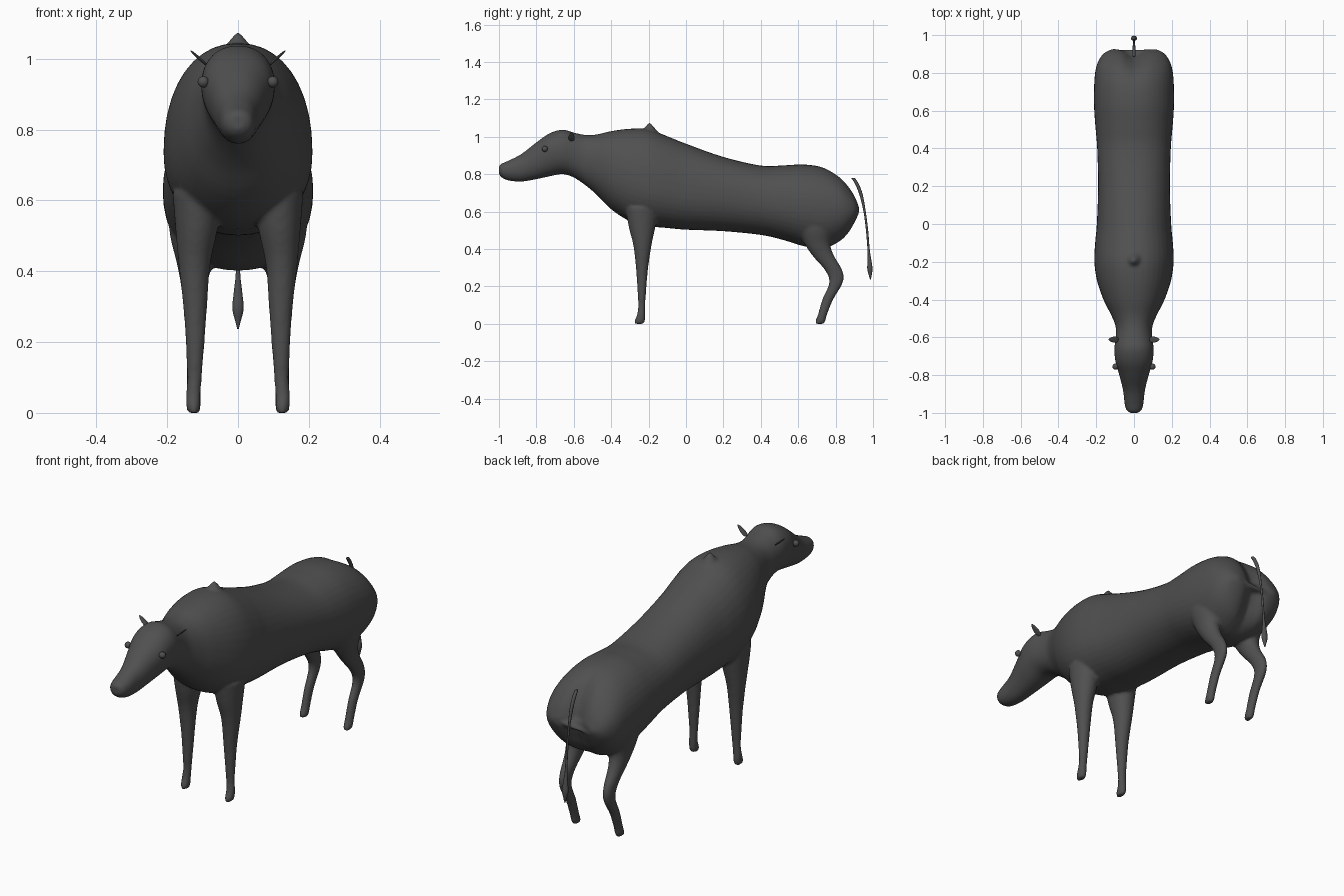
import bpy, bmesh, math
from mathutils import Vector

if "Cube" in bpy.data.objects:
    bpy.data.objects.remove(bpy.data.objects["Cube"])

hide = bpy.data.materials.new("dark grey hide")
hide.diffuse_color = (0.08, 0.08, 0.08, 1)
hide.use_nodes = True
hide.node_tree.nodes["Principled BSDF"].inputs["Base Color"].default_value = hide.diffuse_color
N = 40


def finish(ob):
    ob.data.materials.clear()
    ob.data.materials.append(hide)
    for p in ob.data.polygons:
        p.use_smooth = True
    return ob


def smooth_rows(rows, steps=6):
    """Catmull-Rom interpolation between rows of numbers."""
    out = []
    for i in range(len(rows) - 1):
        a, b = rows[max(i - 1, 0)], rows[i]
        c, d = rows[i + 1], rows[min(i + 2, len(rows) - 1)]
        for s in range(steps):
            t = s / steps
            out.append([0.5 * (2*q + (r-p)*t + (2*p - 5*q + 4*r - u)*t*t
                               + (3*q - p - 3*r + u)*t**3)
                        for p, q, r, u in zip(a, b, c, d)])
    return out + [list(rows[-1])]


def loft(name, rings):
    bm = bmesh.new()
    vs = [[bm.verts.new(p) for p in r] for r in rings]
    n = len(rings[0])
    for a, b in zip(vs, vs[1:]):
        for i in range(n):
            j = (i + 1) % n
            bm.faces.new((a[i], a[j], b[j], b[i]))
    bm.faces.new(vs[0])
    bm.faces.new(vs[-1])
    bmesh.ops.recalc_face_normals(bm, faces=bm.faces)
    me = bpy.data.meshes.new(name)
    bm.to_mesh(me)
    bm.free()
    ob = bpy.data.objects.new(name, me)
    bpy.context.collection.objects.link(ob)
    return finish(ob)


def column(name, rows, n=20, side=1):
    """Limb from horizontal rings: x, y, z, x radius, y radius."""
    return loft(name, [[(side * (x + rx * math.cos(2*math.pi*i/n)),
                         y + ry * math.sin(2*math.pi*i/n), z) for i in range(n)]
                       for x, y, z, rx, ry in smooth_rows(rows)])


def body_ring(y, top, mid, bot, w):
    pts = []
    for i in range(N):
        a = 2 * math.pi * i / N
        c, s = math.cos(a), math.sin(a)
        x = w * math.copysign(abs(c) ** 0.92, c)
        z = mid + (top - mid if s > 0 else mid - bot) * math.copysign(abs(s) ** 0.92, s)
        # cleft between the haunches
        k = min(max((y - 0.7) / 0.2, 0), 1)
        pts.append((x, y - 0.04 * k * math.exp(-(x / 0.05) ** 2), z))
    return pts


# Head, neck, trunk and haunches: y, top, widest height, bottom, half width
trunk = [(-1.0, .845, .825, .80, .022), (-.985, .857, .82, .782, .04),
         (-.95, .872, .82, .766, .05), (-.88, .908, .835, .760, .058),
         (-.80, .970, .88, .773, .078), (-.73, 1.018, .92, .788, .098),
         (-.66, 1.038, .925, .80, .104), (-.60, 1.022, .91, .782, .097),
         (-.54, 1.010, .88, .742, .098), (-.48, 1.012, .85, .692, .122),
         (-.40, 1.030, .81, .612, .162), (-.30, 1.043, .77, .548, .196),
         (-.20, 1.040, .74, .522, .210), (-.10, 1.003, .72, .512, .206),
         (0.0, .963, .70, .503, .197), (.20, .892, .69, .495, .190),
         (.40, .846, .66, .475, .195), (.52, .847, .64, .448, .205),
         (.63, .852, .63, .415, .212), (.74, .835, .62, .402, .211),
         (.82, .795, .615, .430, .203), (.87, .745, .61, .475, .185),
         (.905, .69, .61, .535, .158), (.927, .63, .61, .585, .115)]
body = loft("body", [body_ring(*r) for r in smooth_rows(trunk, 4)])
parts = [body]

front = [(.115, -.235, .62, .07, .09), (.117, -.235, .52, .060, .072),
         (.123, -.233, .42, .045, .049), (.121, -.235, .30, .034, .033),
         (.121, -.236, .20, .027, .025), (.123, -.237, .10, .021, .019),
         (.126, -.240, .05, .021, .022), (.126, -.246, .02, .020, .028),
         (.126, -.250, .00, .017, .025)]
hind = [(.118, .690, .58, .080, .12), (.120, .695, .50, .072, .095),
        (.122, .702, .43, .053, .070), (.124, .733, .365, .038, .058),
        (.125, .790, .285, .027, .047), (.125, .802, .22, .023, .037),
        (.125, .758, .13, .020, .030), (.125, .730, .05, .020, .025),
        (.125, .720, .02, .020, .027), (.125, .713, .00, .018, .025)]
for s in (-1, 1):
    parts += [column("front_leg", front, side=s), column("hind_leg", hind, side=s)]

# Small point on the withers
bpy.ops.mesh.primitive_cone_add(vertices=16, radius1=.06, radius2=.004, depth=.07,
                                location=(0, -.195, 1.042))
parts.append(bpy.context.object)

# Blend trunk and legs into one skin
bpy.ops.object.select_all(action='DESELECT')
for p in parts:
    p.select_set(True)
bpy.context.view_layer.objects.active = body
bpy.ops.object.join()
rm = body.modifiers.new("skin", 'REMESH')
rm.mode, rm.voxel_size, rm.use_smooth_shade = 'VOXEL', 0.008, True
sm = body.modifiers.new("soften", 'SMOOTH')
sm.factor, sm.iterations = 0.5, 5
for m in ("skin", "soften"):
    bpy.ops.object.modifier_apply(modifier=m)
finish(body)

# Tail with tuft
column("tail", [(0, .893, .78, .008, .010), (0, .915, .745, .009, .010),
                (0, .936, .69, .008, .009), (0, .955, .60, .005, .006),
                (0, .968, .50, .005, .006), (0, .976, .40, .006, .006),
                (0, .981, .34, .012, .010), (0, .983, .295, .016, .014),
                (0, .985, .26, .008, .008), (0, .986, .237, .002, .002)], 12)

# Eyes and leaf-shaped ears
for s in (-1, 1):
    bpy.ops.mesh.primitive_uv_sphere_add(segments=16, ring_count=10, radius=.016,
                                         location=(s * .098, -.755, .935))
    bpy.context.object.name = "eye"
    finish(bpy.context.object)

    bpy.ops.mesh.primitive_uv_sphere_add(segments=16, ring_count=10, radius=1,
                                         location=(s * .108, -.612, 1.0))
    ear = bpy.context.object
    ear.name = "ear"
    for v in ear.data.vertices:
        v.co.y *= 1 - 0.35 * v.co.x
    ear.scale = (.036, .016, .004)
    ear.rotation_euler = (0, -math.radians(42 if s > 0 else 138), 0)
    finish(ear)
